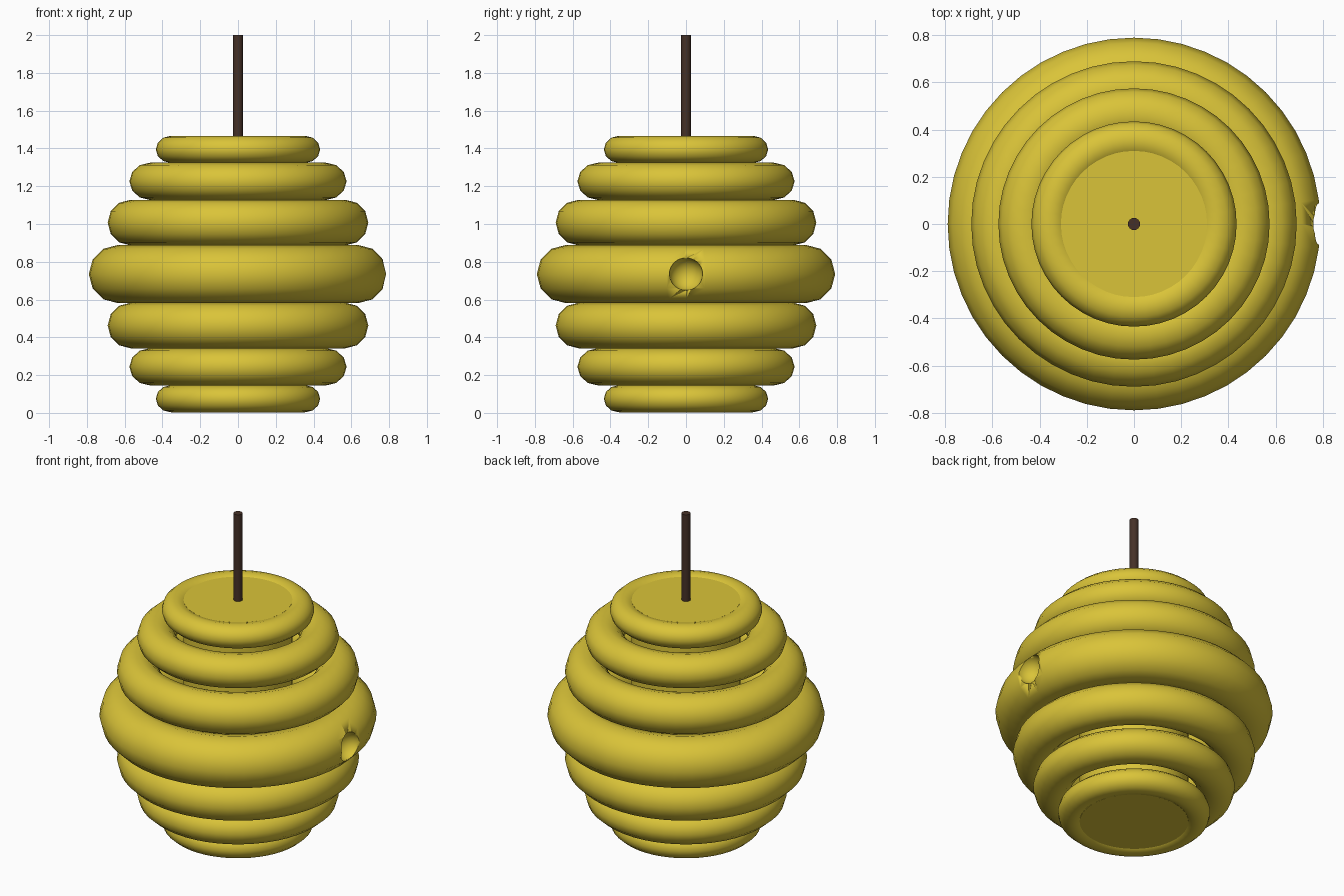
import bpy
from math import pi, radians

if "Cube" in bpy.data.objects:
    bpy.data.objects.remove(bpy.data.objects["Cube"])


def material(name, rgb):
    m = bpy.data.materials.new(name)
    m.diffuse_color = (*rgb, 1)
    m.use_nodes = True
    m.node_tree.nodes["Principled BSDF"].inputs["Base Color"].default_value = m.diffuse_color
    return m


straw = material("straw_yellow", (0.70, 0.55, 0.04))
bark = material("dark_brown", (0.06, 0.03, 0.02))


def finish(name, mat):
    ob = bpy.context.object
    ob.name = name
    ob.data.materials.append(mat)
    bpy.ops.object.shade_smooth_by_angle(angle=radians(50))
    return ob


def ring(name, z, half_height, outer):
    # Torus stretched slightly outwards so that it fills its height exactly
    thick = half_height * 1.12 if half_height < 0.1 else half_height
    bpy.ops.mesh.primitive_torus_add(major_segments=48, minor_segments=12,
                                     major_radius=outer - thick, minor_radius=thick,
                                     location=(0, 0, z))
    ob = bpy.context.object
    ob.scale.z = half_height / thick
    bpy.ops.object.transform_apply(location=False, rotation=False, scale=True)
    return finish(name, straw)


def rod(name, r, z0, z1, sides, mat):
    bpy.ops.mesh.primitive_cylinder_add(vertices=sides, radius=r, depth=z1 - z0,
                                        location=(0, 0, (z0 + z1) / 2))
    return finish(name, mat)


# Stacked coils, mirrored about the middle one
MID = 0.735
middle = ring("middle_coil", MID, 0.154, 0.79)
for i, (z0, z1, outer) in enumerate([(0.583, 0.342, 0.69), (0.343, 0.145, 0.575),
                                     (0.147, 0.003, 0.435)]):
    zc, half = (z0 + z1) / 2, (z0 - z1) / 2
    ring(f"lower_coil_{i + 1}", zc, half, outer)
    ring(f"upper_coil_{i + 1}", 2 * MID - zc, half, outer)

# Solid core closing the top and bottom
rod("core", 0.31, 0.015, 1.455, 48, straw)

# Round entrance scooped out of the right side
bpy.ops.mesh.primitive_uv_sphere_add(segments=32, ring_count=16, radius=0.088,
                                     location=(0.78, 0, MID))
cutter = finish("entrance_cutter", straw)
cutter.hide_render = True
cutter.hide_set(True)
cut = middle.modifiers.new("entrance", "BOOLEAN")
cut.operation = "DIFFERENCE"
cut.solver = "EXACT"
cut.object = cutter

# Hanging stem, with a small base plate at the foot of the hive
rod("hanging_stem", 0.026, 1.40, 2.0, 16, bark)
